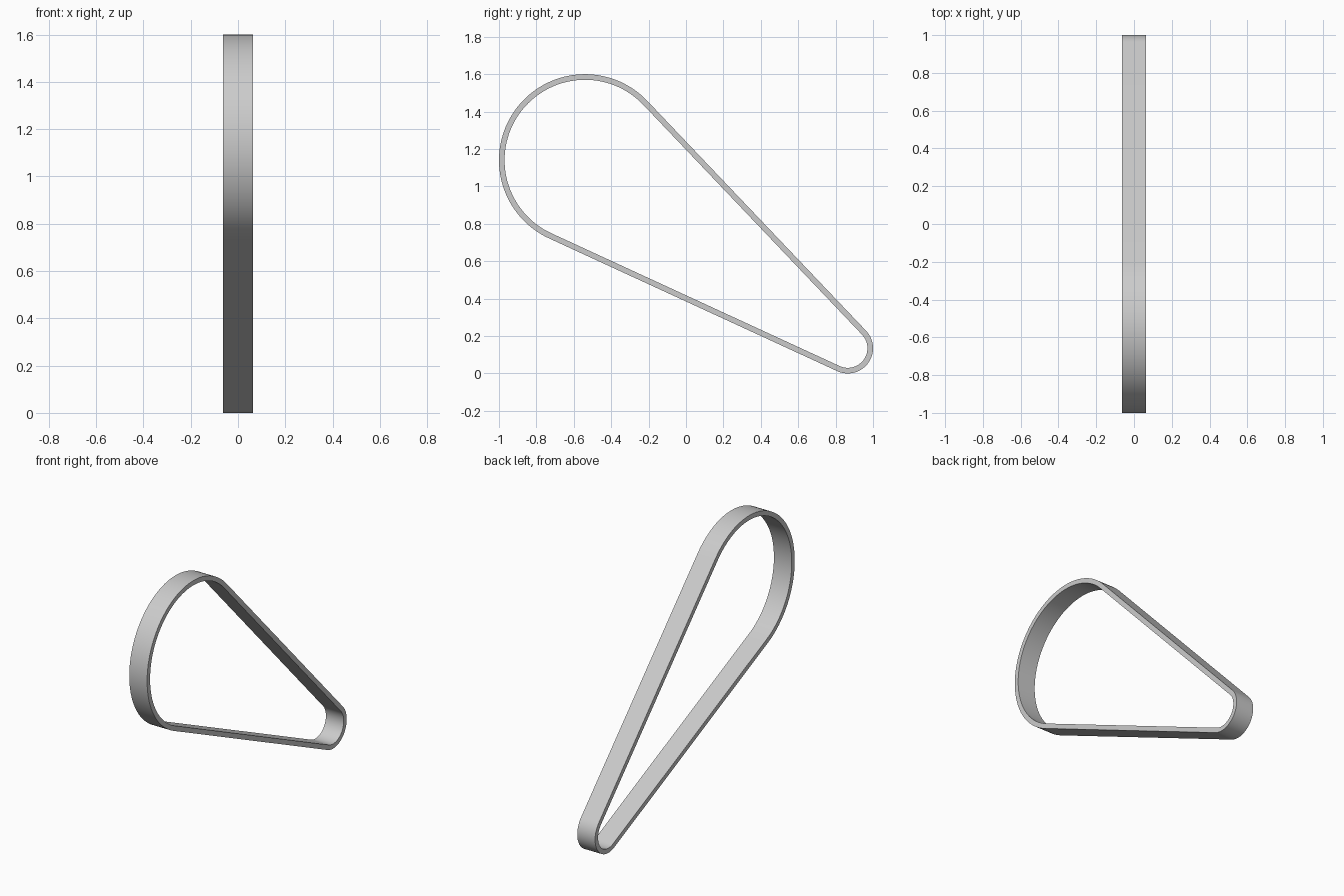
import bpy, bmesh, math

cube = bpy.data.objects.get("Cube")
if cube:
    bpy.data.objects.remove(cube)

WIDTH, THICK = 0.125, 0.03
BIG = (-0.54, 1.14, 0.46)      # pulley centre y, z and outer belt radius
SMALL = (0.865, 0.135, 0.135)

mat = bpy.data.materials.new("belt grey")
mat.use_nodes = True
colour = (0.6, 0.6, 0.6, 1)
mat.diffuse_color = colour
mat.node_tree.nodes["Principled BSDF"].inputs["Base Color"].default_value = colour


def arc(circle, start, end, steps, inset):
    """Points along an arc around one pulley, as (y, z)."""
    cy, cz, r = circle
    angles = [start + (end - start) * i / steps for i in range(steps + 1)]
    return [(cy + (r - inset) * math.cos(a), cz + (r - inset) * math.sin(a)) for a in angles]


def belt_loop(inset):
    """Open belt outline: two arcs joined by their outer tangents."""
    dy, dz = SMALL[0] - BIG[0], SMALL[1] - BIG[1]
    axis = math.atan2(dz, dy)
    wrap = math.acos((BIG[2] - SMALL[2]) / math.hypot(dy, dz))
    return (arc(BIG, axis + wrap, axis + 2 * math.pi - wrap, 64, inset)
            + arc(SMALL, axis - wrap, axis + wrap, 32, inset))


# Belt: rectangular section carried around the closed outline
bm = bmesh.new()
loops = [[bm.verts.new((x, y, z)) for y, z in belt_loop(inset)]
         for x, inset in ((-WIDTH / 2, 0), (WIDTH / 2, 0),
                          (WIDTH / 2, THICK), (-WIDTH / 2, THICK))]
count = len(loops[0])
for k in range(4):
    a, b = loops[k], loops[(k + 1) % 4]
    for i in range(count):
        j = (i + 1) % count
        bm.faces.new((a[i], a[j], b[j], b[i]))
bmesh.ops.recalc_face_normals(bm, faces=bm.faces)
mesh = bpy.data.meshes.new("drive_belt")
bm.to_mesh(mesh)
bm.free()
mesh.materials.append(mat)
belt = bpy.data.objects.new("drive_belt", mesh)
bpy.context.collection.objects.link(belt)

bpy.ops.object.select_all(action="DESELECT")
belt.select_set(True)
bpy.context.view_layer.objects.active = belt
bpy.ops.object.shade_smooth_by_angle(angle=math.radians(30))
